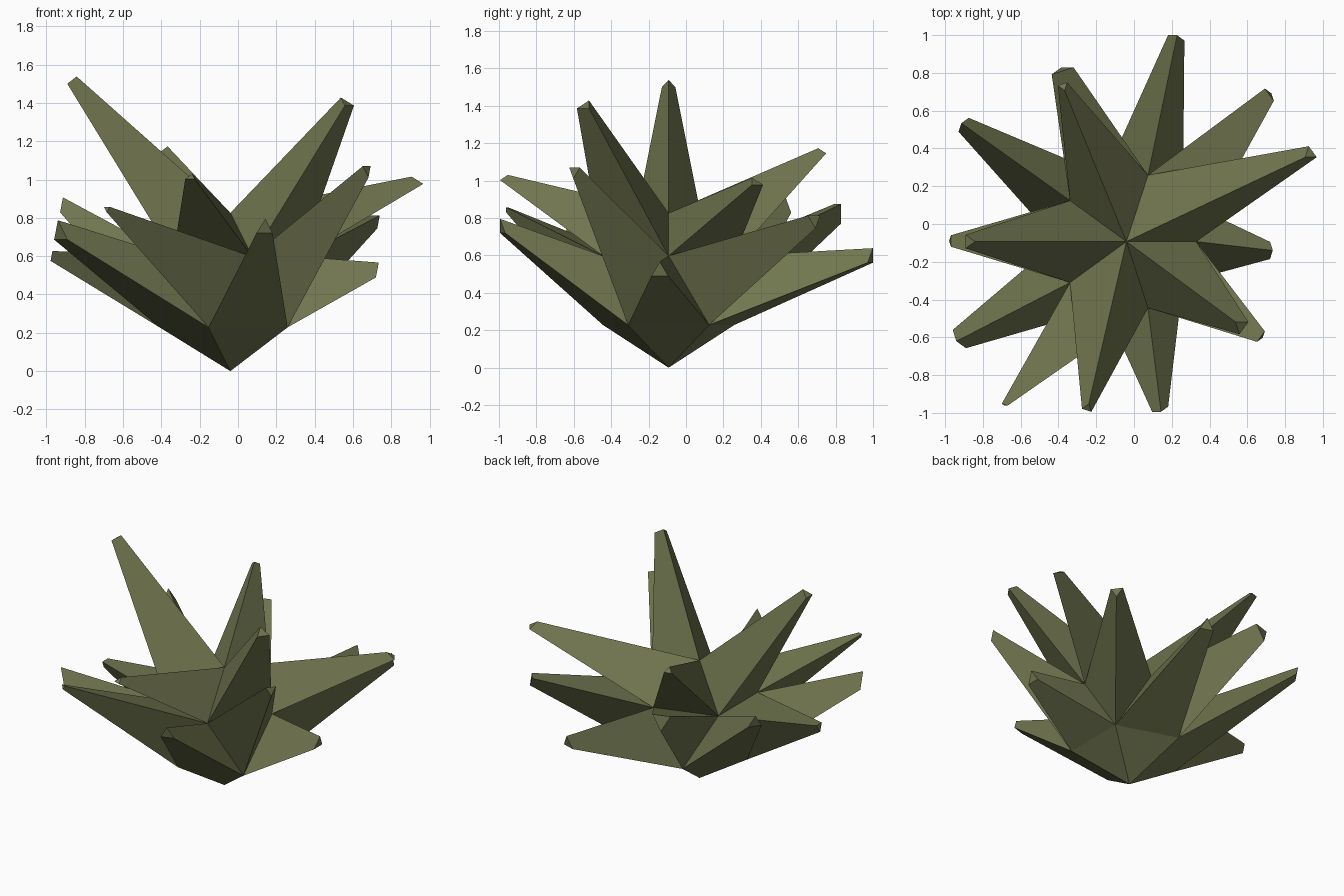
import bpy, bmesh, math
from mathutils import Vector

if "Cube" in bpy.data.objects:
    bpy.data.objects.remove(bpy.data.objects["Cube"])

R = 0.413
CENTRE = Vector((-0.04, -0.093, R))

# Spike tips: (is upper row, heading in steps of 36 degrees) -> x, y, z, tip scale
TIPS = {
    (True, 1): (0.933, 0.373, 0.99, 0.165),
    (True, 3): (-0.375, 0.73, 1.155, 0.12),
    (True, 5): (-0.875, -0.093, 1.513, 0.165),
    (True, 7): (-0.247, -0.975, 1.012, 0.12),
    (True, 9): (0.567, -0.54, 1.40, 0.185),
    (False, 0): (0.725, -0.14, 0.515, 0.21),
    (False, 1): (0.72, 0.687, 0.79, 0.185),
    (False, 2): (0.225, 0.99, 0.587, 0.21),
    (False, 3): (-0.38, 0.817, 0.84, 0.28),
    (False, 4): (-0.906, 0.528, 0.855, 0.21),
    (False, 5): (-0.972, -0.09, 0.61, 0.14),
    (False, 6): (-0.93, -0.613, 0.72, 0.275),
    (False, 7): (-0.685, -0.958, 0.848, 0.075),
    (False, 8): (0.14, -0.985, 0.745, 0.205),
    (False, 9): (0.675, -0.598, 1.05, 0.16),
}

# Core: a twenty-sided ball resting on its lowest corner
bm = bmesh.new()
bmesh.ops.create_icosphere(bm, subdivisions=1, radius=R)
bm.normal_update()

# Spikes: every face except the bottom five is pulled out to its tip and shrunk
plan = []
for f in bm.faces:
    n = f.normal
    if n.z > -0.5:
        heading = round(math.degrees(math.atan2(n.y, n.x)) / 36) % 10
        plan.append((f, TIPS[(n.z > 0.5, heading)]))
for f, (x, y, z, s) in plan:
    base = f.calc_center_median()
    tip = bmesh.ops.extrude_discrete_faces(bm, faces=[f])["faces"][0]
    for v in tip.verts:
        v.co = Vector((x, y, z)) - CENTRE + (v.co - base) * s
bmesh.ops.translate(bm, verts=bm.verts, vec=CENTRE)
bmesh.ops.recalc_face_normals(bm, faces=bm.faces)

mesh = bpy.data.meshes.new("spiky_plant")
bm.to_mesh(mesh)
bm.free()
plant = bpy.data.objects.new("spiky_plant", mesh)
bpy.context.collection.objects.link(plant)

# Single olive green colour
mat = bpy.data.materials.new("olive_green")
mat.diffuse_color = (0.162, 0.178, 0.078, 1)
mat.use_nodes = True
mat.node_tree.nodes["Principled BSDF"].inputs["Base Color"].default_value = mat.diffuse_color
mesh.materials.append(mat)
